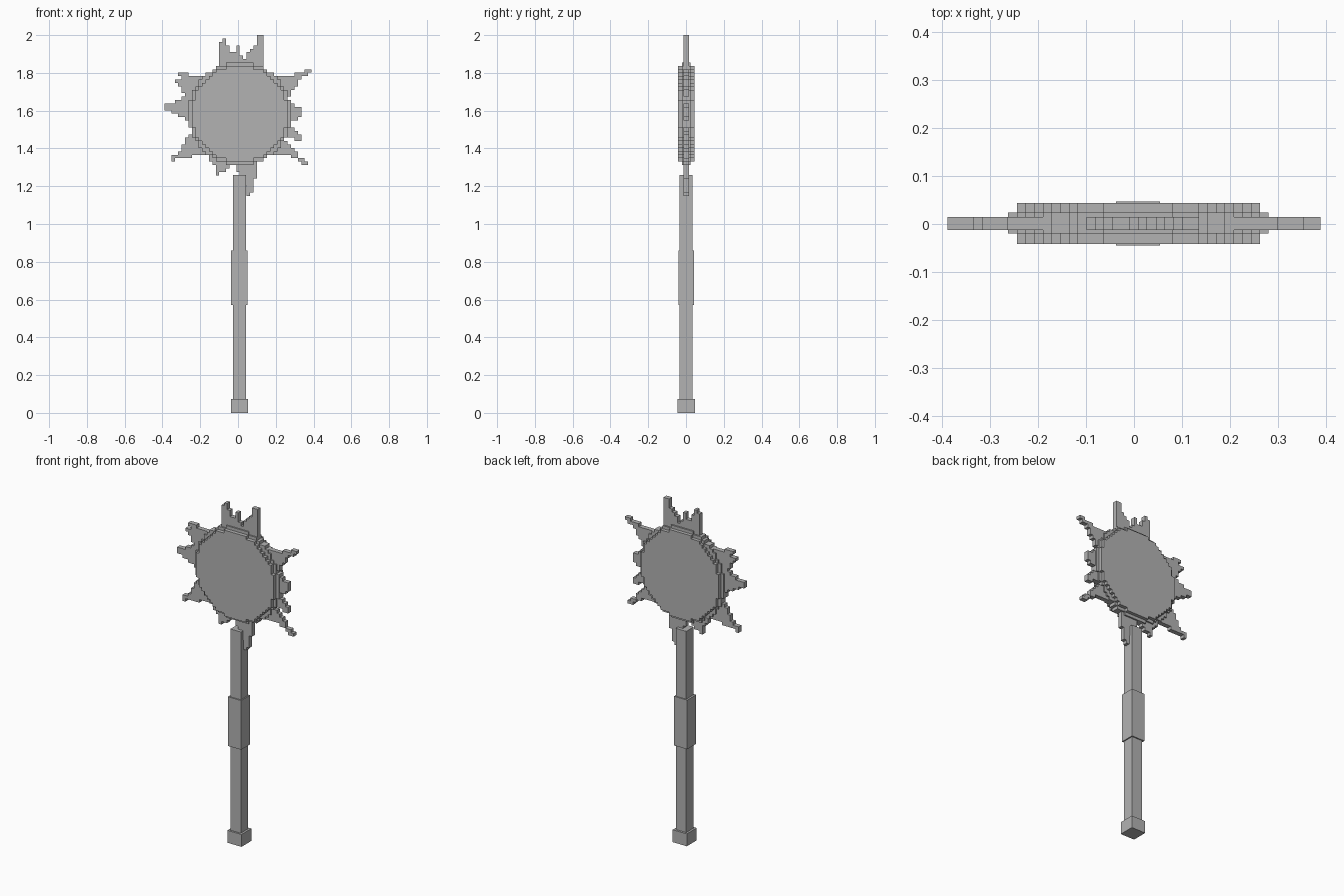
import bpy, bmesh, math

if "Cube" in bpy.data.objects:
    bpy.data.objects.remove(bpy.data.objects["Cube"])

CELL = 0.0181            # size of one block
X0, Z0 = -0.389, 2.0     # upper left corner of the block grid
CX, CZ = X0 + 22 * CELL, Z0 - 23 * CELL   # centre of the head

mat = bpy.data.materials.new("stone grey")
mat.diffuse_color = (0.45, 0.45, 0.45, 1)
mat.use_nodes = True
mat.node_tree.nodes["Principled BSDF"].inputs["Base Color"].default_value = mat.diffuse_color


def finish(name, bm):
    bmesh.ops.recalc_face_normals(bm, faces=bm.faces[:])
    me = bpy.data.meshes.new(name)
    bm.to_mesh(me)
    bm.free()
    me.materials.append(mat)
    ob = bpy.data.objects.new(name, me)
    bpy.context.collection.objects.link(ob)


def box(name, x0, x1, y0, y1, z0, z1):
    bm = bmesh.new()
    bmesh.ops.create_cube(bm, size=1)
    for v in bm.verts:
        v.co = (x1 if v.co.x > 0 else x0, y1 if v.co.y > 0 else y0,
                z1 if v.co.z > 0 else z0)
    finish(name, bm)


def inside(x, z, poly):
    hit = False
    for (ax, az), (bx, bz) in zip(poly, poly[1:] + poly[:1]):
        if (az > z) != (bz > z) and x < ax + (z - az) * (bx - ax) / (bz - az):
            hit = not hit
    return hit


def block_plate(name, test, y0, y1):
    """Stepped plate made of every grid block whose centre passes the test."""
    cells = {(i, j) for i in range(43) for j in range(48)
             if test(X0 + (i + .5) * CELL, Z0 - (j + .5) * CELL)}
    bm = bmesh.new()
    cache = {}

    def vert(i, j, y):
        if (i, j, y) not in cache:
            cache[i, j, y] = bm.verts.new((X0 + i * CELL, y, Z0 - j * CELL))
        return cache[i, j, y]

    for i, j in cells:
        ring = [(i, j), (i + 1, j), (i + 1, j + 1), (i, j + 1)]
        for y in (y0, y1):
            bm.faces.new([vert(*c, y) for c in ring])
        for k, (di, dj) in enumerate([(0, -1), (1, 0), (0, 1), (-1, 0)]):
            if (i + di, j + dj) not in cells:
                a, b = ring[k], ring[(k + 1) % 4]
                bm.faces.new([vert(*a, y0), vert(*b, y0), vert(*b, y1), vert(*a, y1)])
    finish(name, bm)


def disc(radius):
    return lambda x, z: math.hypot(x - CX, z - CZ) < radius * CELL


# handle
box("handle", -0.026, 0.042, -0.034, 0.035, 0.03, 1.26)
box("grip", -0.037, 0.049, -0.041, 0.042, 0.57, 0.86)
box("pommel", -0.038, 0.054, -0.045, 0.047, 0, 0.073)

# round head with a thinner rim
block_plate("head_disc", disc(14.1), -0.042, 0.044)
block_plate("head_rim", disc(15), -0.02, 0.024)

# ragged spikes around the rim, each closed inside the head
top = [(-.10, 1.80), (-.10, 1.92), (-.087, 1.99), (-.068, 1.99), (-.065, 1.95),
       (-.045, 1.95), (-.04, 1.91), (-.015, 1.91), (-.01, 1.95), (.005, 1.95),
       (.01, 1.90), (.03, 1.87), (.05, 1.88), (.06, 1.93), (.09, 1.94),
       (.11, 2.0), (.135, 2.0), (.135, 1.80)]
upper_right = [(.16, 1.78), (.29, 1.79), (.34, 1.80), (.37, 1.825), (.39, 1.825),
               (.385, 1.80), (.33, 1.77), (.31, 1.73), (.27, 1.68), (.2, 1.62)]
right = [(.2, 1.66), (.28, 1.64), (.30, 1.62), (.335, 1.61), (.335, 1.57),
         (.30, 1.55), (.27, 1.53), (.31, 1.50), (.335, 1.475), (.335, 1.44),
         (.30, 1.44), (.28, 1.46), (.2, 1.46)]
lower_right = [(.24, 1.46), (.29, 1.40), (.32, 1.36), (.35, 1.34), (.372, 1.325),
               (.372, 1.31), (.35, 1.315), (.31, 1.345), (.27, 1.36), (.16, 1.37)]
bottom = [(.13, 1.37), (.10, 1.32), (.10, 1.25), (.08, 1.24), (.08, 1.17),
          (.06, 1.15), (.04, 1.15), (.04, 1.20), (0, 1.28), (0, 1.31),
          (-.05, 1.31), (-.05, 1.29), (-.09, 1.28), (-.105, 1.26),
          (-.125, 1.26), (-.125, 1.31), (-.16, 1.335), (-.14, 1.40)]
lower_left = [(-.16, 1.37), (-.26, 1.355), (-.31, 1.355), (-.335, 1.33),
              (-.36, 1.33), (-.36, 1.35), (-.32, 1.37), (-.29, 1.42),
              (-.27, 1.46), (-.2, 1.5)]
left = [(-.22, 1.52), (-.28, 1.56), (-.35, 1.59), (-.39, 1.605), (-.39, 1.64),
        (-.34, 1.64), (-.28, 1.67), (-.2, 1.69)]
upper_left = [(-.2, 1.65), (-.27, 1.68), (-.30, 1.70), (-.31, 1.73), (-.34, 1.745),
              (-.34, 1.77), (-.30, 1.77), (-.32, 1.785), (-.32, 1.80),
              (-.26, 1.80), (-.25, 1.78), (-.16, 1.79)]
spikes = (top, upper_right, right, lower_right, bottom, lower_left, left, upper_left)
core = disc(13)
block_plate("spikes", lambda x, z: core(x, z) or any(inside(x, z, p) for p in spikes),
            -0.012, 0.015)
